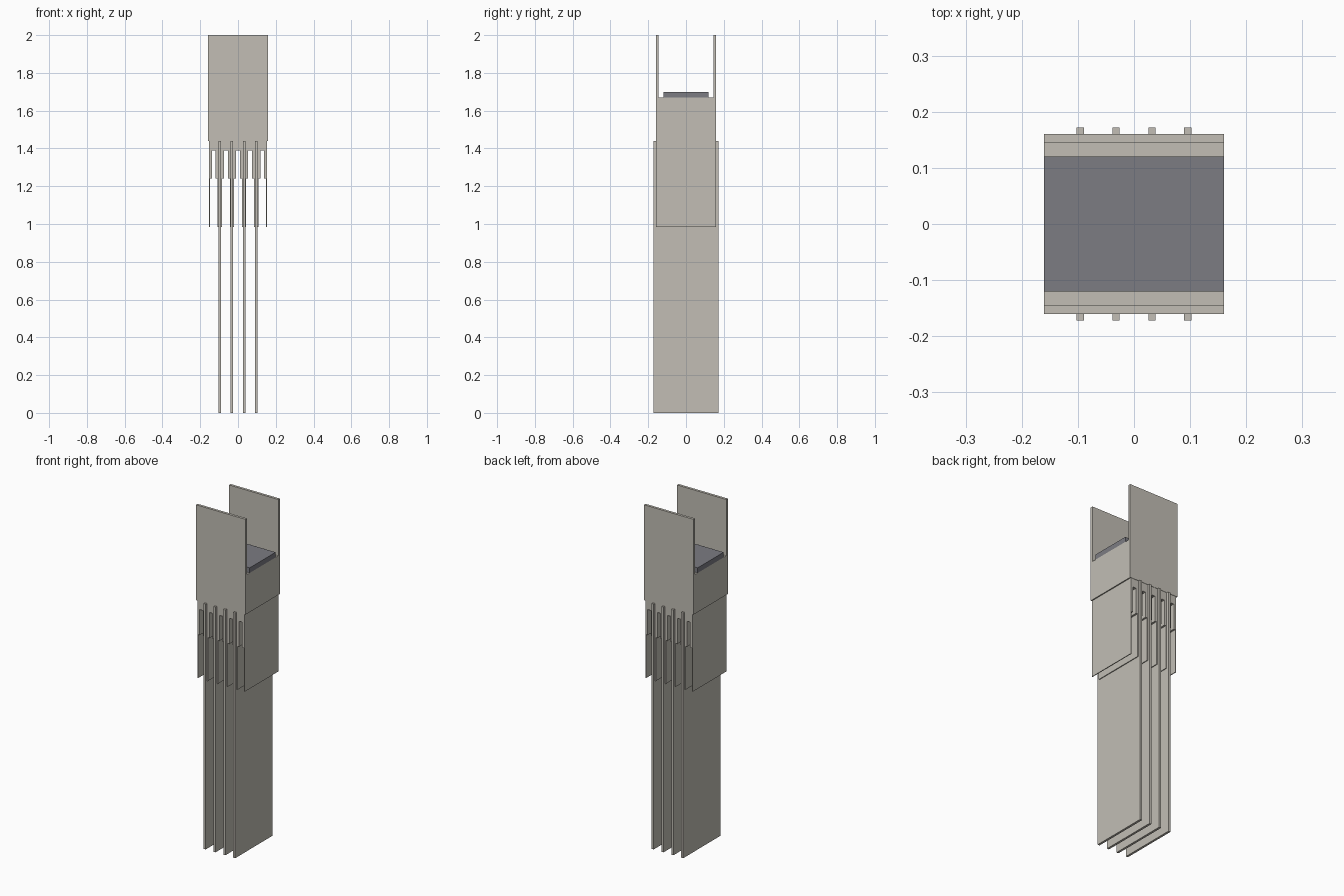
import bpy
import bmesh

if "Cube" in bpy.data.objects:
    bpy.data.objects.remove(bpy.data.objects["Cube"], do_unlink=True)


def material(name, rgb):
    mat = bpy.data.materials.new(name)
    mat.use_nodes = True
    color = (*rgb, 1.0)
    mat.diffuse_color = color
    mat.node_tree.nodes["Principled BSDF"].inputs["Base Color"].default_value = color
    return mat


beige = material("warm beige", (0.54, 0.515, 0.46))
grey = material("slate grey", (0.2, 0.2, 0.225))


def prism(name, outline, depth, mat, x=0.0, y=0.0):
    """Extrude an x-z outline along y, centred on (x, y)."""
    bm = bmesh.new()
    face = bm.faces.new([bm.verts.new((px + x, y - depth / 2, pz)) for px, pz in outline])
    new = bmesh.ops.extrude_face_region(bm, geom=[face])["geom"]
    verts = [v for v in new if isinstance(v, bmesh.types.BMVert)]
    bmesh.ops.translate(bm, verts=verts, vec=(0, depth, 0))
    bmesh.ops.recalc_face_normals(bm, faces=bm.faces)
    mesh = bpy.data.meshes.new(name)
    bm.to_mesh(mesh)
    bm.free()
    mesh.materials.append(mat)
    obj = bpy.data.objects.new(name, mesh)
    bpy.context.collection.objects.link(obj)
    return obj


def box(name, half_width, depth, bottom, top, mat, x=0.0, y=0.0):
    w = half_width
    return prism(name, [(-w, bottom), (w, bottom), (w, top), (-w, top)], depth, mat, x, y)


# Body between the two upright plates, and the pad on top
HALF, PLATE = 0.16, 0.015
BASE, DECK = 1.44, 1.67
PITCH, FIN = 0.064, 0.0065
box("body_block", HALF, 2 * (HALF - PLATE), BASE, DECK, beige)
box("top_pad", HALF, 0.24, DECK, 1.7, grey)
for side, sign in (("front", -1), ("back", 1)):
    box(side + "_plate", HALF, PLATE, BASE, 2.0, beige, y=sign * (HALF - PLATE / 2))

# Long thin fins
for i in range(4):
    box(f"long_fin_{i + 1}", FIN, 0.344, 0.0, BASE, beige, x=(i - 1.5) * PITCH)

# Forked sleeves between the fins: thick walls above, thin walls below
outer, thin, slot = PITCH / 2 - FIN, 0.0205, 0.01
low, step, roof = 0.985, 1.24, 1.39
right_half = [(slot, roof), (slot, step), (thin, step), (thin, low), (outer, low), (outer, BASE)]
fork = right_half + [(-px, pz) for px, pz in reversed(right_half)]
for i in range(5):
    prism(f"forked_sleeve_{i + 1}", fork, 0.316, beige, x=(i - 2) * PITCH)
